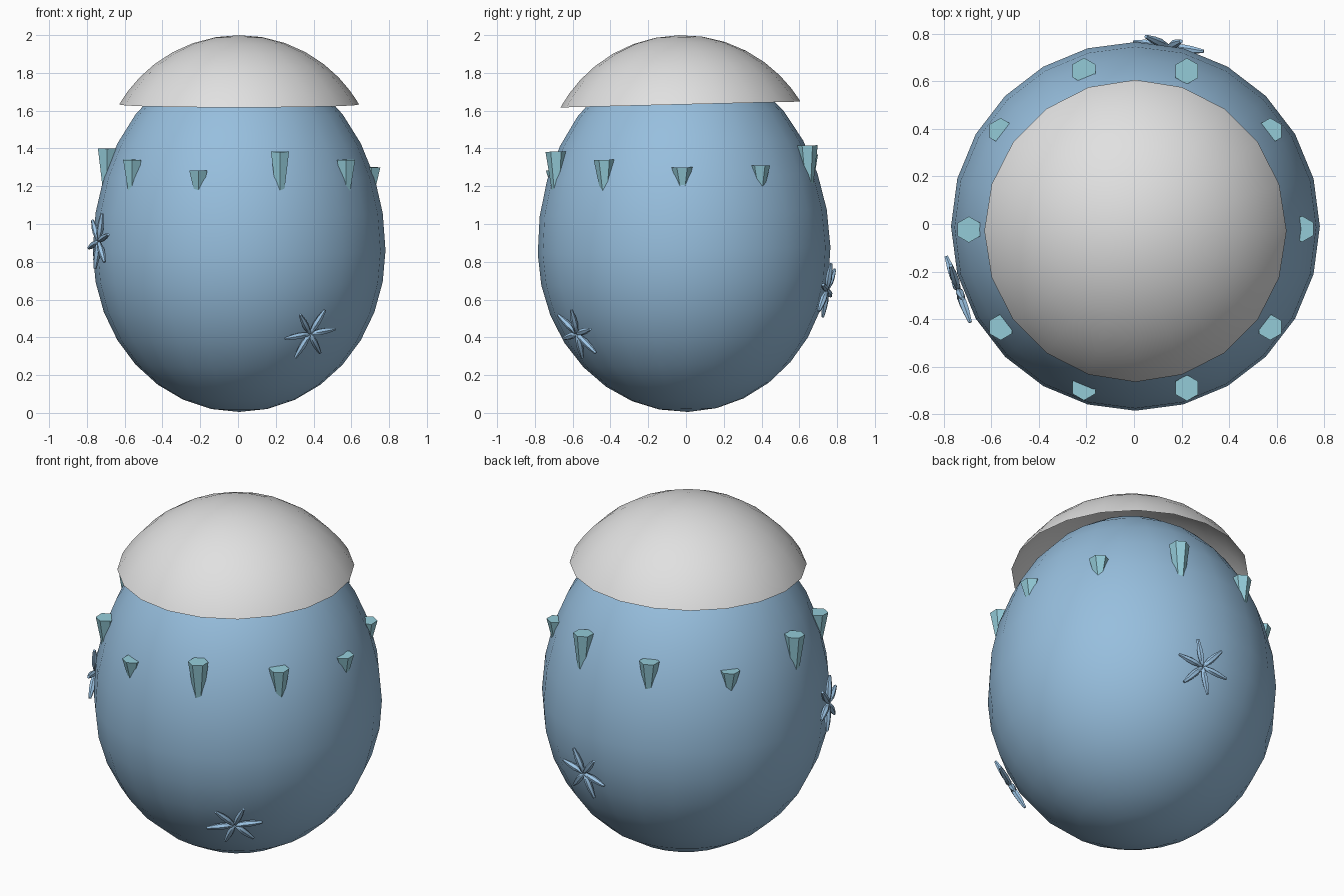
import bpy
import bmesh
from math import sin, cos, pi, radians, sqrt
from mathutils import Matrix, Vector

cube = bpy.data.objects.get("Cube")
if cube:
    bpy.data.objects.remove(cube, do_unlink=True)


def material(name, rgb):
    mat = bpy.data.materials.new(name)
    mat.use_nodes = True
    mat.diffuse_color = (*rgb, 1)
    mat.node_tree.nodes["Principled BSDF"].inputs["Base Color"].default_value = (*rgb, 1)
    return mat


SHELL = material("pale blue shell", (0.31, 0.52, 0.73))
SNOW = material("snow white", (0.75, 0.75, 0.75))
ICE = material("aqua ice", (0.30, 0.61, 0.70))
FLAKE = material("light blue flake", (0.35, 0.58, 0.82))

# The whole egg leans back very slightly
LEAN = Matrix.Translation((0.006, 0.011, 0)) @ Matrix.Rotation(radians(1.4), 4, "X")
SHELL_R, SHELL_Z, UNDER, OVER = 0.775, 0.86, 0.855, 1.02


def lathe(bm, profile, sides, matrix=Matrix()):
    """Revolve (radius, height) pairs about z; zero radius makes a pole."""
    rings = []
    for r, z in profile:
        count = sides if r > 1e-5 else 1
        rings.append([bm.verts.new(matrix @ Vector((
            r * cos(pi / 2 + 2 * pi * i / sides),
            r * sin(pi / 2 + 2 * pi * i / sides), z))) for i in range(count)])
    for a, b in zip(rings, rings[1:]):
        for i in range(sides):
            j = (i + 1) % sides
            corners = [a[i % len(a)], a[j % len(a)], b[j % len(b)], b[i % len(b)]]
            bm.faces.new(list(dict.fromkeys(corners)))


def finish(bm, name, mat, smooth_angle=None):
    bmesh.ops.recalc_face_normals(bm, faces=bm.faces)
    mesh = bpy.data.meshes.new(name)
    bm.to_mesh(mesh)
    bm.free()
    mesh.materials.append(mat)
    obj = bpy.data.objects.new(name, mesh)
    bpy.context.collection.objects.link(obj)
    if smooth_angle:
        bpy.ops.object.select_all(action="DESELECT")
        obj.select_set(True)
        bpy.context.view_layer.objects.active = obj
        bpy.ops.object.shade_smooth_by_angle(angle=radians(smooth_angle))
    return obj


# Egg shell: taller above its widest ring than below
bm = bmesh.new()
shell = []
for k in range(17):
    t = pi * k / 16
    height = -cos(t)
    shell.append((SHELL_R * sin(t), SHELL_Z + height * (OVER if height > 0 else UNDER)))
lathe(bm, shell, 24, LEAN)
finish(bm, "egg_shell", SHELL, 60)

# Snow cap: an open dome overhanging the shell
bm = bmesh.new()
rim_r, rim_z, peak_z = 0.635, 1.633, 2.0
rise = peak_z - rim_z
dome_r = (rim_r ** 2 + rise ** 2) / (2 * rise)
dome = []
for k in range(9):
    r = rim_r * sin(pi / 2 * k / 8)
    dome.append((r, peak_z - dome_r + sqrt(dome_r ** 2 - r ** 2)))
lathe(bm, dome, 20, LEAN)
finish(bm, "snow_cap", SNOW, 60)

# Icicles: three lengths repeating around the shoulder
for i in range(10):
    angle = radians(36 * (i + 1))
    half = (0.1, 0.2, 0.15)[i % 3]
    place = LEAN @ Matrix.Translation((0.7 * cos(angle), 0.7 * sin(angle), 1.2))
    bm = bmesh.new()
    lathe(bm, [(0, half), (0.055, half), (0, -half)], 6, place)
    finish(bm, f"icicle_{i + 1}", ICE)


# Snowflakes: six spindle arms lying on the shell
def snowflake(name, azimuth, z, turn):
    h = (z - SHELL_Z) / (OVER if z > SHELL_Z else UNDER)
    r = SHELL_R * sqrt(1 - h * h)
    out = Vector((cos(azimuth), sin(azimuth), 0))
    normal = (out * (r / SHELL_R ** 2)
              + Vector((0, 0, h / (OVER if z > SHELL_Z else UNDER)))).normalized()
    centre = out * r + Vector((0, 0, z)) + normal * 0.016
    east = Vector((0, 0, 1)).cross(normal).normalized()
    north = normal.cross(east)
    frame = Matrix((east, north, normal)).transposed().to_4x4()
    bm = bmesh.new()
    for k in range(6):
        arm = Matrix.Rotation(radians(turn + 60 * k), 4, "Z") @ Matrix.Rotation(pi / 2, 4, "Y")
        lathe(bm, [(0, 0), (0.010, 0.01), (0.018, 0.06), (0.016, 0.1), (0.008, 0.152), (0, 0.152)],
              6, LEAN @ Matrix.Translation(centre) @ frame @ arm)
    finish(bm, name, FLAKE, 50)


snowflake("front_snowflake", radians(-57), 0.44, 10)
snowflake("right_snowflake", radians(199.5), 0.915, 15)
snowflake("back_snowflake", radians(79.5), 0.635, -12)
